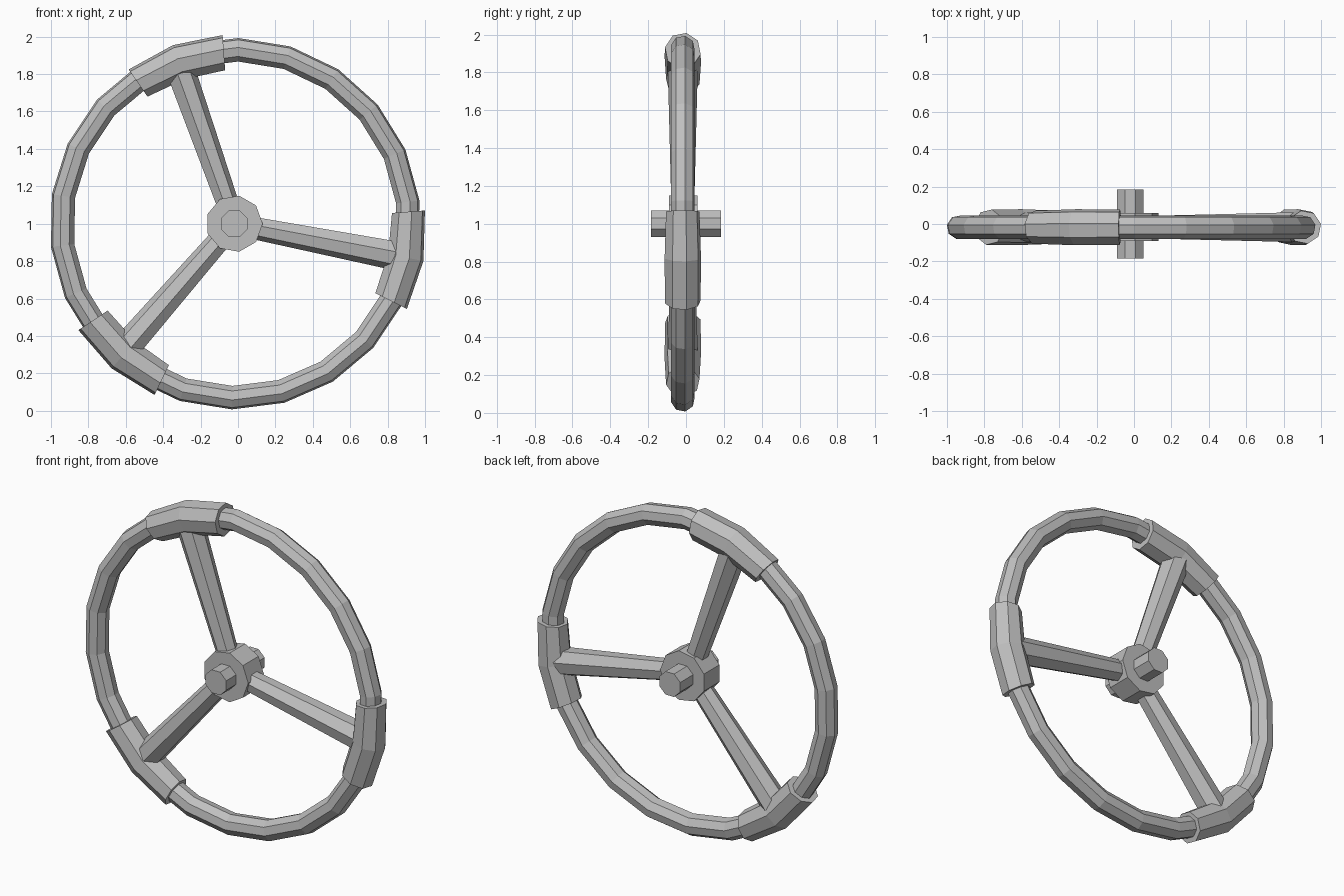
import bpy, bmesh, math
from mathutils import Vector

if "Cube" in bpy.data.objects:
    bpy.data.objects.remove(bpy.data.objects["Cube"])

grey = bpy.data.materials.new("plain_grey")
grey.diffuse_color = (0.52, 0.52, 0.52, 1)
grey.use_nodes = True
grey.node_tree.nodes["Principled BSDF"].inputs["Base Color"].default_value = grey.diffuse_color
MID_Y = -0.017


def finish(name, bm):
    bmesh.ops.recalc_face_normals(bm, faces=bm.faces)
    me = bpy.data.meshes.new(name)
    bm.to_mesh(me)
    bm.free()
    me.materials.append(grey)
    ob = bpy.data.objects.new(name, me)
    bpy.context.collection.objects.link(ob)
    return ob


def loft(name, loops, closed=False):
    """Skin a list of point loops; cap the ends unless closed."""
    bm = bmesh.new()
    rings = [[bm.verts.new(p) for p in loop] for loop in loops]
    n = len(rings[0])
    pairs = list(zip(rings, rings[1:]))
    if closed:
        pairs.append((rings[-1], rings[0]))
    else:
        bm.faces.new(rings[0])
        bm.faces.new(rings[-1])
    for a, b in pairs:
        for i in range(n):
            j = (i + 1) % n
            bm.faces.new((a[i], a[j], b[j], b[i]))
    return finish(name, bm)


def arc_section(cx, cz, major, minor, deg, sides=8, turn=11.25):
    """Cross-section of a bent tube at an angle around the wheel."""
    a = math.radians(deg)
    pts = []
    for i in range(sides):
        t = 2 * math.pi * i / sides + math.radians(turn)
        r = major + minor * math.cos(t)
        pts.append((cx + r * math.cos(a), MID_Y + minor * math.sin(t), cz + r * math.sin(a)))
    return pts


def disc(center, axis, radius, sides, turn):
    """Polygon perpendicular to an axis lying in the wheel plane or along y."""
    axis = Vector(axis).normalized()
    u = Vector((0, 0, 1)) if abs(axis.y) > 0.5 else Vector((0, 1, 0))
    v = axis.cross(u)
    out = []
    for i in range(sides):
        t = 2 * math.pi * i / sides + math.radians(turn)
        out.append(Vector(center) + radius * (math.cos(t) * u + math.sin(t) * v))
    return out


# Rim
loft("rim", [arc_section(-0.015, 1.0, 0.93, 0.064, 89 + i * 360 / 22) for i in range(22)], closed=True)

# Hub and axle
hub = (-0.02, 1.0)
for name, radius, y0, y1, sides, turn in (("hub", 0.152, -0.09, 0.06, 9, 10),
                                          ("axle", 0.076, -0.185, 0.185, 8, 22.5)):
    loft(name, [disc((hub[0], y, hub[1]), (0, 1, 0), radius, sides, turn) for y in (y0, y1)])

# Spokes widening outward, each ending in a bent grip
for k, deg in enumerate((-11, 109.5, 229)):
    a = math.radians(deg)
    d = Vector((math.cos(a), 0, math.sin(a)))
    base = Vector((hub[0], MID_Y, hub[1]))
    loft(f"spoke_{k + 1}", [disc(base + d * 0.1, d, 0.062, 7, 90 / 7),
                            disc(base + d * 0.91, d, 0.082, 7, 90 / 7)])
    loft(f"grip_{k + 1}", [arc_section(-0.008, 0.995, 0.922, m, deg + s)
                           for s, m in ((-15.3, 0.096), (0, 0.098), (15.3, 0.09))])
